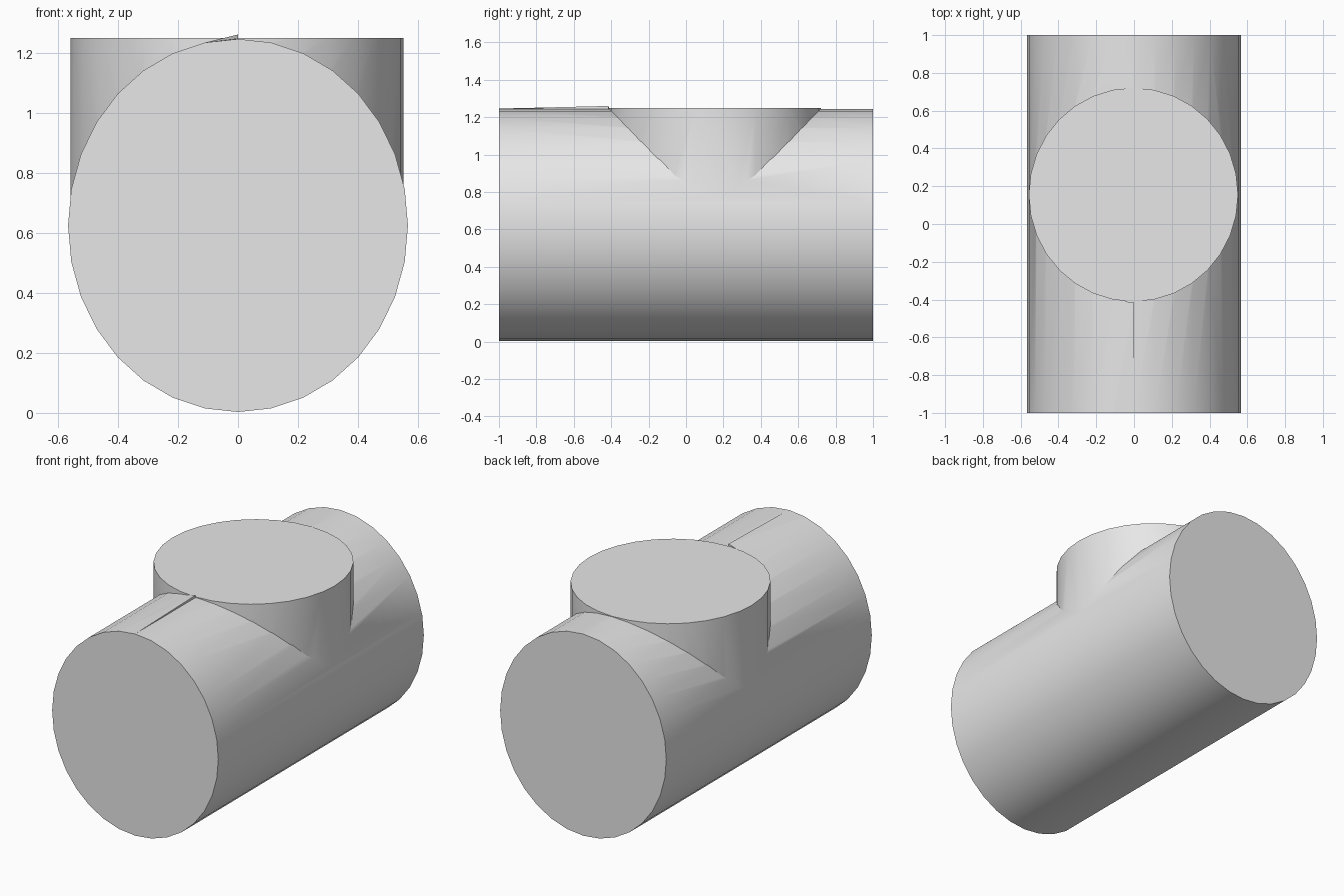
import bpy
import bmesh
from math import pi, radians
from mathutils import Matrix

if "Cube" in bpy.data.objects:
    bpy.data.objects.remove(bpy.data.objects["Cube"], do_unlink=True)

grey = bpy.data.materials.new("plain grey")
grey.use_nodes = True
grey.diffuse_color = (0.8, 0.8, 0.8, 1)
grey.node_tree.nodes["Principled BSDF"].inputs["Base Color"].default_value = (0.8, 0.8, 0.8, 1)


def add_object(name, bm):
    mesh = bpy.data.meshes.new(name)
    bmesh.ops.recalc_face_normals(bm, faces=bm.faces)
    bm.to_mesh(mesh)
    bm.free()
    mesh.materials.append(grey)
    obj = bpy.data.objects.new(name, mesh)
    bpy.context.collection.objects.link(obj)
    return obj


def cylinder(name, centre, scale, turn):
    """Closed 32-sided cylinder, unit radius and height before scaling."""
    bm = bmesh.new()
    bmesh.ops.create_cone(bm, cap_ends=True, segments=32, radius1=1, radius2=1, depth=1)
    matrix = Matrix.Translation(centre) @ Matrix.Diagonal((*scale, 1)) @ turn
    bmesh.ops.transform(bm, matrix=matrix, verts=bm.verts)
    return add_object(name, bm)


# Horizontal pipe and the upright branch joined to it
pipe = cylinder("main_pipe", (0, 0, 0.624), (0.566, 2, 0.621), Matrix.Rotation(pi / 2, 4, "X"))
branch = cylinder("branch_tool", (-0.003, 0.155, 0.948), (0.554, 0.566, 0.6), Matrix.Identity(4))
branch.hide_render = True

union = pipe.modifiers.new("join branch", "BOOLEAN")
union.operation = "UNION"
union.solver = "EXACT"
union.object = branch

bpy.ops.object.select_all(action="DESELECT")
pipe.select_set(True)
bpy.context.view_layer.objects.active = pipe
bpy.ops.object.modifier_apply(modifier=union.name)
bpy.data.objects.remove(branch, do_unlink=True)
bpy.ops.object.shade_smooth_by_angle(angle=radians(30))

# Thin lifted strip on top, running from the front end to the branch
bm = bmesh.new()
corners = [(-0.11, -1, 1.233), (0, -1, 1.246), (0, -0.415, 1.26),
           (-0.1, -0.405, 1.234), (0, -0.415, 1.244)]
a, b, c, d, e = [bm.verts.new(p) for p in corners]
for face in ((a, b, c), (a, c, d), (b, e, c), (d, c, e), (a, e, b), (a, d, e)):
    bm.faces.new(face)
add_object("lifted_strip", bm)
